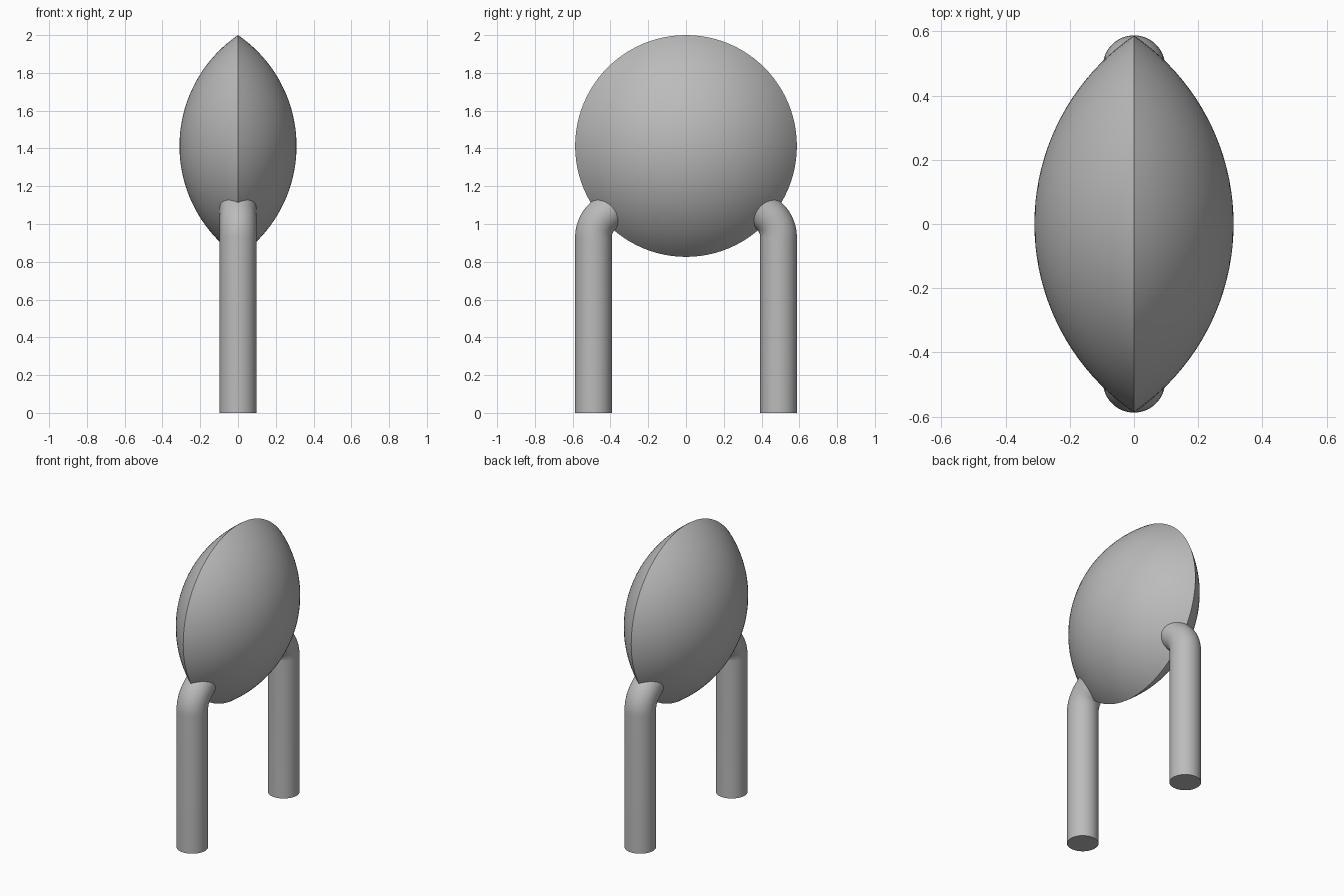
import bpy, bmesh
from math import sin, cos, pi, radians, sqrt, asin
from mathutils import Vector, Matrix

if "Cube" in bpy.data.objects:
    bpy.data.objects.remove(bpy.data.objects["Cube"])

grey = bpy.data.materials.new("plain grey")
grey.use_nodes = True
colour = (0.5, 0.5, 0.5, 1)
grey.diffuse_color = colour
grey.node_tree.nodes["Principled BSDF"].inputs["Base Color"].default_value = colour

RIM, HALF, CENTRE = 0.587, 0.31, 1.413   # lens rim radius, half thickness, height
LEG, BEND, KNEE = 0.097, 0.15, 0.93      # leg radius, bend radius, bend start height


def finish(bm, name):
    bmesh.ops.recalc_face_normals(bm, faces=bm.faces)
    mesh = bpy.data.meshes.new(name)
    bm.to_mesh(mesh)
    bm.free()
    mesh.materials.append(grey)
    ob = bpy.data.objects.new(name, mesh)
    bpy.context.collection.objects.link(ob)
    bpy.ops.object.select_all(action="DESELECT")
    ob.select_set(True)
    bpy.context.view_layer.objects.active = ob
    bpy.ops.object.shade_smooth_by_angle(angle=radians(35))


def lens():
    # Two spherical caps meeting at a sharp rim, spun about the x axis
    ball = (RIM**2 + HALF**2) / (2 * HALF)
    edge = asin(RIM / ball)
    steps = 20
    arc = [(ball * cos(edge * i / steps) - (ball - HALF), ball * sin(edge * i / steps))
           for i in range(steps + 1)]
    profile = arc + [(-x, r) for x, r in reversed(arc[:-1])]
    bm = bmesh.new()
    verts = [bm.verts.new((x, 0, CENTRE + r)) for x, r in profile]
    edges = [bm.edges.new(pair) for pair in zip(verts, verts[1:])]
    bmesh.ops.spin(bm, geom=verts + edges, cent=(0, 0, CENTRE), axis=(1, 0, 0),
                   angle=2 * pi, steps=96, use_merge=True)
    bmesh.ops.remove_doubles(bm, verts=bm.verts, dist=1e-5)
    finish(bm, "lens_body")


def leg(name, side):
    # Upright tube that bends inward and ends inside the lens
    start, turn, steps, sides = RIM - LEG, radians(50), 12, 48
    path = [(start, 0, 0)]
    for i in range(steps + 1):
        a = turn * i / steps
        path.append((start - BEND * (1 - cos(a)), KNEE + BEND * sin(a), a))
    y, z, a = path[-1]
    path.append((y - 0.15 * sin(a), z + 0.15 * cos(a), a))
    bm = bmesh.new()
    rings = []
    for y, z, a in path:
        ring = []
        for k in range(sides):
            t = 2 * pi * k / sides
            u = LEG * sin(t)
            ring.append(bm.verts.new((LEG * cos(t), side * (y + u * cos(a)), z + u * sin(a))))
        rings.append(ring)
    for low, high in zip(rings, rings[1:]):
        for k in range(sides):
            n = (k + 1) % sides
            bm.faces.new((low[k], low[n], high[n], high[k]))
    bm.faces.new(rings[0])
    bm.faces.new(rings[-1])
    finish(bm, name)


lens()
leg("front_leg", -1)
leg("back_leg", 1)
